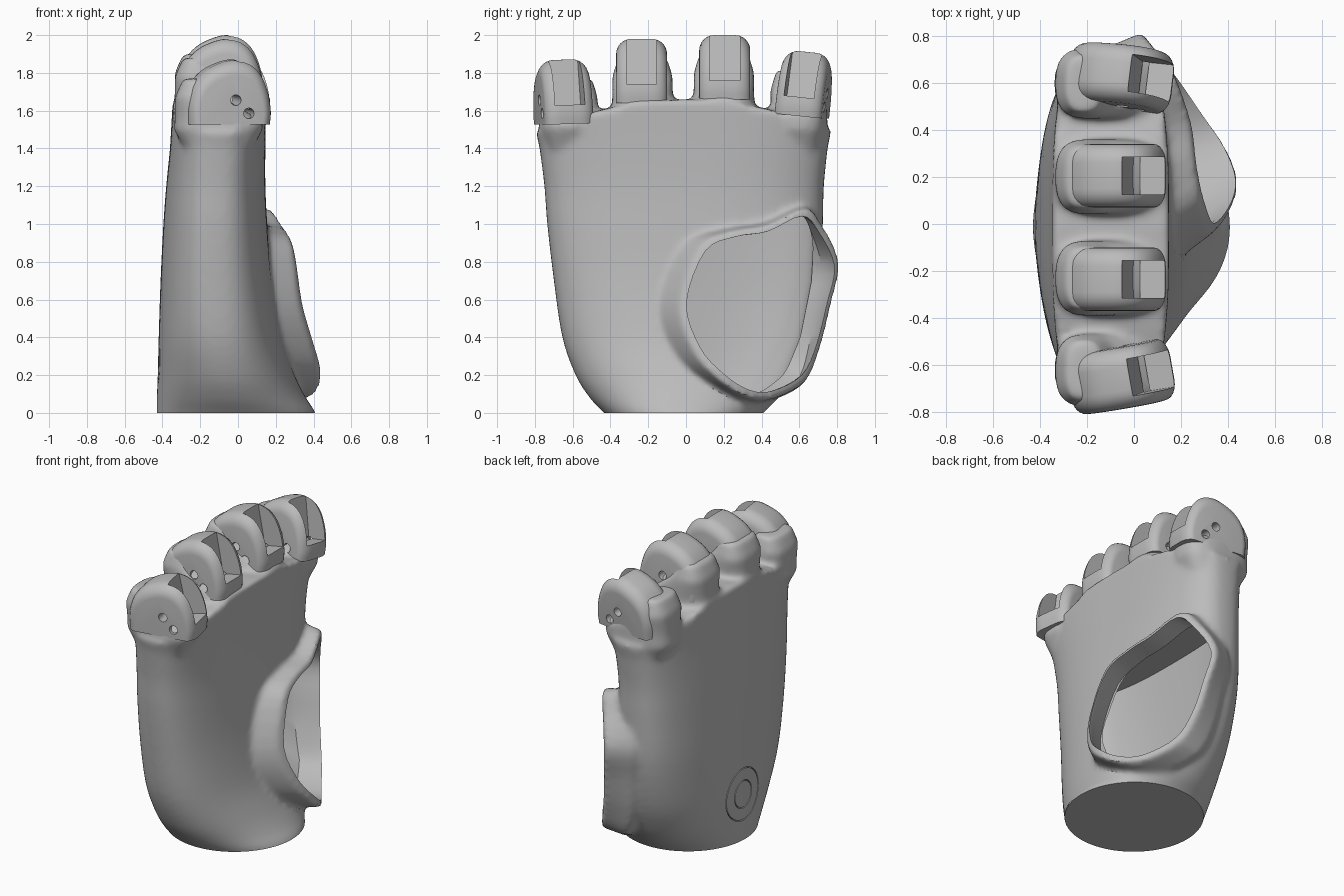
import bpy, bmesh, math
from mathutils import Matrix, Vector

cube = bpy.data.objects.get("Cube")
if cube:
    bpy.data.objects.remove(cube)

grey = bpy.data.materials.new("matte grey")
grey.use_nodes = True
grey.diffuse_color = (0.5, 0.5, 0.5, 1)
grey.node_tree.nodes["Principled BSDF"].inputs["Base Color"].default_value = (0.5, 0.5, 0.5, 1)


def make(name, bm):
    bmesh.ops.recalc_face_normals(bm, faces=bm.faces)
    mesh = bpy.data.meshes.new(name)
    bm.to_mesh(mesh)
    bm.free()
    ob = bpy.data.objects.new(name, mesh)
    bpy.context.collection.objects.link(ob)
    mesh.materials.append(grey)
    return ob


def select(ob):
    bpy.ops.object.select_all(action='DESELECT')
    ob.select_set(True)
    bpy.context.view_layer.objects.active = ob


def modify(ob, kind, **settings):
    select(ob)
    mod = ob.modifiers.new(kind, kind)
    for key, value in settings.items():
        setattr(mod, key, value)
    bpy.ops.object.modifier_apply(modifier=mod.name)


def cut(ob, cutter):
    modify(ob, 'BOOLEAN', operation='DIFFERENCE', solver='EXACT', object=cutter)
    bpy.data.objects.remove(cutter)


def spline(points, closed=False, steps=5):
    """Smooth curve through the points, as tuples."""
    n, out = len(points), []
    pick = (lambda i: points[i % n]) if closed else (lambda i: points[max(0, min(n - 1, i))])
    for i in range(n if closed else n - 1):
        corners = list(zip(*[pick(i + k) for k in (-1, 0, 1, 2)]))
        for s in range(steps):
            t = s / steps
            out.append(tuple(0.5 * (2 * b + (c - a) * t + (2 * a - 5 * b + 4 * c - d) * t * t
                                    + (3 * b - a - 3 * c + d) * t ** 3) for a, b, c, d in corners))
    return out if closed else out + [tuple(points[-1])]


def loft(bm, rings, caps=True):
    """Skin over rings of points; without caps the last ring joins the first."""
    rings = [[bm.verts.new(p) for p in ring] for ring in rings]
    pairs = list(zip(rings, rings[1:]))
    if caps:
        for end in (rings[0], rings[-1]):
            bmesh.ops.triangulate(bm, faces=[bm.faces.new(end)])
    else:
        pairs.append((rings[-1], rings[0]))
    for a, b in pairs:
        for i in range(len(a)):
            j = (i + 1) % len(a)
            bm.faces.new((a[i], a[j], b[j], b[i]))


# z, back x, palm x, low y, high y, squareness
SECTIONS = [
    (-0.1, -0.43, 0.43, -0.34, 0.32, 2), (0, -0.43, 0.41, -0.435, 0.41, 2),
    (0.08, -0.43, 0.36, -0.51, 0.49, 2), (0.2, -0.425, 0.30, -0.585, 0.57, 2.1),
    (0.4, -0.42, 0.23, -0.655, 0.65, 2.3), (0.7, -0.41, 0.18, -0.70, 0.71, 2.5),
    (1.0, -0.395, 0.155, -0.735, 0.725, 2.6), (1.2, -0.38, 0.145, -0.75, 0.73, 2.7),
    (1.4, -0.36, 0.145, -0.775, 0.75, 2.9), (1.56, -0.345, 0.15, -0.795, 0.77, 3.2)]


def column(bm, sections, inset=0, lift=0):
    rings = []
    for z, back, palm, low, high, power in sections:
        cx, cy, ring = (back + palm) / 2, (low + high) / 2, []
        for i in range(64):
            c, s = math.cos(math.tau * i / 64), math.sin(math.tau * i / 64)
            x = cx + ((palm - back) / 2 - inset) * math.copysign(abs(c) ** (2 / power), c)
            y = cy + ((high - low) / 2 - inset) * math.copysign(abs(s) ** (2 / power), s)
            rise = lift * max(0, (z - 1.4) / 0.16) * (1 - (y / 0.6) ** 2)
            ring.append((x, y, z + rise))
        rings.append(ring)
    loft(bm, rings)


# rim of the thumb opening
RIM = [Vector(p) for p in spline(
    [(0.31, -0.03, 0.58), (0.28, 0.08, 0.87), (0.25, 0.25, 0.95), (0.23, 0.43, 0.98),
     (0.165, 0.62, 1.065), (0.1, 0.71, 0.98), (0.03, 0.8, 0.79), (0.06, 0.76, 0.58),
     (0.1, 0.7, 0.35), (0.17, 0.62, 0.18), (0.29, 0.45, 0.09), (0.38, 0.32, 0.1),
     (0.43, 0.18, 0.19), (0.39, 0.05, 0.33)], closed=True, steps=4)]
CENTRE = sum(RIM, Vector()) / len(RIM)
OUTWARD = Vector((0.95, 0.3, 0.1))


def scaled(ring, factor, shift=Vector()):
    return [CENTRE + (p - CENTRE) * factor + shift for p in ring]


# the mound flares towards the palm and narrows towards the thumb edge
FLARE = [Vector((p.x - 0.16, 0.62 + (p.y - 0.62) * (1.22 if p.y < 0.62 else 0.7),
                 0.55 + (p.z - 0.55) * 1.08)) for p in RIM]
DEEP = Vector((-0.3, -0.08, 0))

# y, top z, half width, turn, lean, x shift for each knuckle
KNUCKLES = [(-0.635, 1.87, 0.13, 10, 2, 0.03), (-0.235, 1.98, 0.135, 0, 0, 0),
            (0.205, 2.0, 0.135, 0, 0, 0), (0.61, 1.912, 0.125, -7, -6, 0.03)]
DOME = [(0.13, -0.34), (0.135, -0.27), (0.12, -0.17), (0.08, -0.075), (0.02, -0.018),
        (-0.06, 0), (-0.14, -0.018), (-0.22, -0.06), (-0.28, -0.13), (-0.31, -0.23), (-0.31, -0.34)]

# palm with thumb mound and knuckle sockets blended into one skin
bm = bmesh.new()
column(bm, spline(SECTIONS, steps=4), lift=0.1)
loft(bm, [scaled(RIM, 1.03, OUTWARD * 0.01), scaled(FLARE, 1), scaled(FLARE, 0.6, DEEP)])
for y, top, half, turn, lean, shift in KNUCKLES:
    mid, wide = y * 0.98, half + 0.025
    column(bm, [(z, back, palm, mid - w, mid + w, 2.8) for z, back, palm, w in (
        (1.25, -0.2, 0, 0.08), (1.5, -0.34, 0.13, wide), (top - 0.33, -0.335, 0.135, wide),
        (top - 0.2, -0.335, -0.08, wide), (top - 0.1, -0.29, -0.14, wide - 0.03))])
palm = make("palm", bm)
modify(palm, 'REMESH', mode='VOXEL', voxel_size=0.016)
modify(palm, 'SMOOTH', factor=0.5, iterations=12)

# flat wrist end
bm = bmesh.new()
bm.from_mesh(palm.data)
trim = bmesh.ops.bisect_plane(bm, geom=bm.verts[:] + bm.edges[:] + bm.faces[:],
                              plane_co=(0, 0, 0), plane_no=(0, 0, 1), clear_inner=True)
bmesh.ops.edgeloop_fill(bm, edges=[e for e in trim['geom_cut'] if isinstance(e, bmesh.types.BMEdge)])
bmesh.ops.recalc_face_normals(bm, faces=bm.faces)
bm.to_mesh(palm.data)
bm.free()

# hollow inside
bm = bmesh.new()
column(bm, [(0.09,) + SECTIONS[2][1:]] + SECTIONS[3:8], inset=0.045)
cut(palm, make("hollow_cutter", bm))

# thumb opening
bm = bmesh.new()
loft(bm, [scaled(RIM, 0.95, OUTWARD * 0.4), scaled(RIM, 0.95),
          scaled(FLARE, 0.9), scaled(FLARE, 0.6, DEEP * 0.7)])
cut(palm, make("opening_cutter", bm))

# round seams on the back of the hand
for radius in (0.17, 0.09):
    bm = bmesh.new()
    loft(bm, [[(x, r * math.cos(math.tau * i / 40), 0.3 + r * math.sin(math.tau * i / 40))
               for i in range(40)] for r, x in (
        (radius, -0.6), (radius, -0.405), (radius - 0.006, -0.405), (radius - 0.006, -0.6))],
        caps=False)
    cut(palm, make("seam_cutter", bm))

# knuckle domes with a finger slot and two pin holes each
parts = [palm]
for n, (y, top, half, turn, lean, shift) in enumerate(KNUCKLES, 1):
    place = (Matrix.Translation((shift, y, top - 0.27)) @ Matrix.Rotation(math.radians(turn), 4, 'Z')
             @ Matrix.Rotation(math.radians(lean), 4, 'X') @ Matrix.Translation((0, 0, 0.27)))
    outline, rings, crown = spline(DOME), [], 0.08
    for side in (-1, 1):
        for k in range(7):
            a = math.pi / 2 * (6 - k if side < 0 else k) / 6
            size = 1 - crown / 0.34 * (1 - math.cos(a))
            across = side * (half - crown + crown * math.sin(a))
            rings.append([place @ Vector((-0.08 + (x + 0.08) * size, across,
                                          -0.34 + (z + 0.34) * size)) for x, z in outline])
    bm = bmesh.new()
    loft(bm, rings)
    dome = make(f"knuckle_{n}", bm)
    bm = bmesh.new()
    slot = (place @ Matrix.Translation((0, 0, -0.265)) @ Matrix.Rotation(math.radians(-11), 4, 'Y')
            @ Matrix.Translation((0.15, 0, 0.2)))
    bmesh.ops.create_cube(bm, size=1, matrix=slot @ Matrix.Diagonal((0.3, 0.16, 0.4, 1)))
    cut(dome, make("slot_cutter", bm))
    for x, z in ((-0.065, -0.21), (0.005, -0.28)):
        bm = bmesh.new()
        bmesh.ops.create_cone(bm, cap_ends=True, segments=24, radius1=0.028, radius2=0.028, depth=1,
                              matrix=place @ Matrix.Translation((x, 0, z))
                              @ Matrix.Rotation(math.pi / 2, 4, 'X'))
        cut(dome, make("pin_cutter", bm))
    parts.append(dome)

for ob in parts:
    select(ob)
    bpy.ops.object.shade_smooth_by_angle(angle=math.radians(35))
